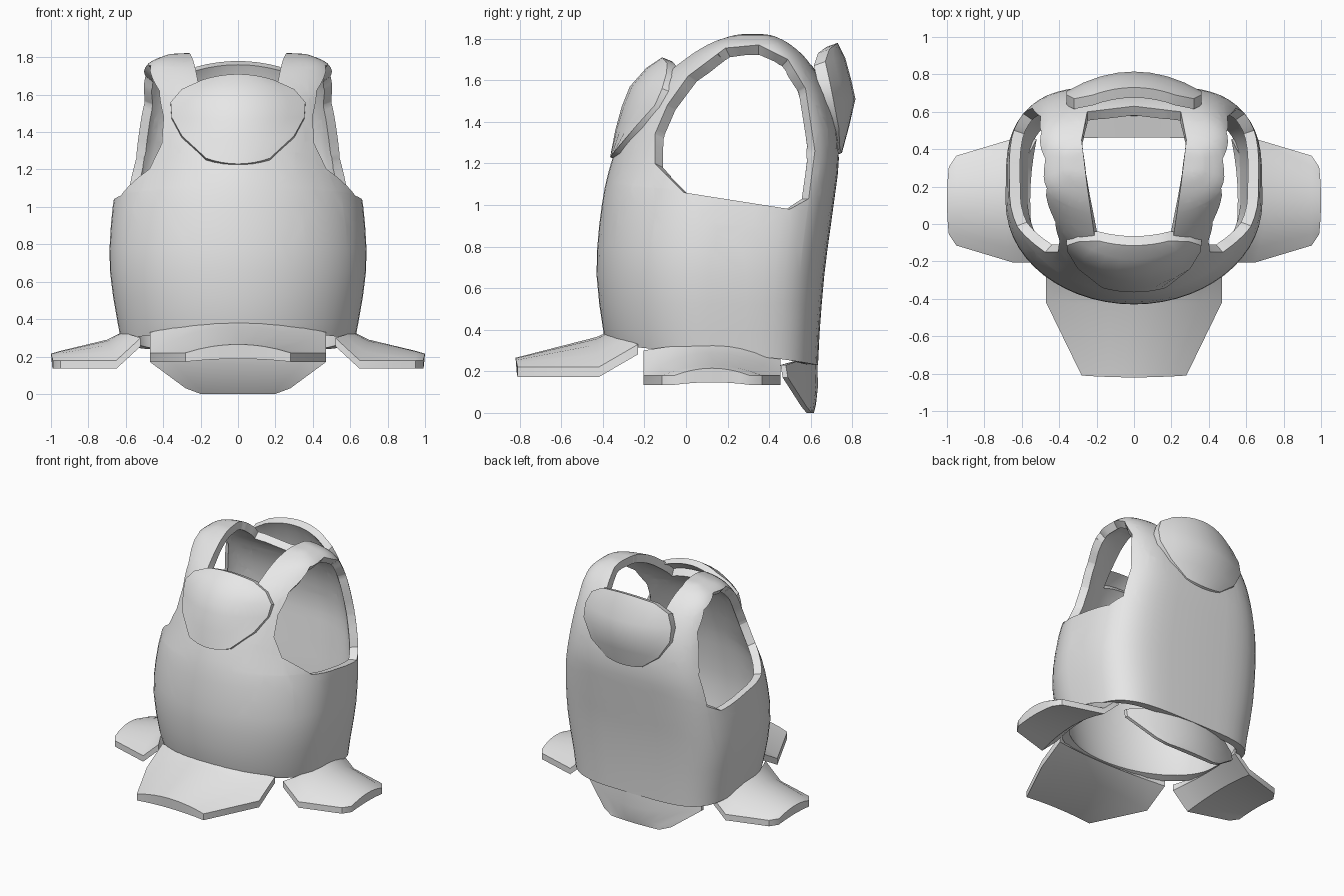
import bpy, bmesh
from math import sin, cos, pi, radians
from mathutils import Matrix, Vector

cube = bpy.data.objects.get("Cube")
if cube:
    bpy.data.objects.remove(cube, do_unlink=True)

grey = bpy.data.materials.new("plain_grey")
grey.use_nodes = True
grey.diffuse_color = (0.8, 0.8, 0.8, 1)
grey.node_tree.nodes["Principled BSDF"].inputs["Base Color"].default_value = (0.8, 0.8, 0.8, 1)


def finish(name, bm, thickness=0):
    """Make the part, thicken it if it is an open sheet, and shade it."""
    mesh = bpy.data.meshes.new(name)
    bm.to_mesh(mesh)
    bm.free()
    mesh.materials.append(grey)
    obj = bpy.data.objects.new(name, mesh)
    bpy.context.collection.objects.link(obj)
    bpy.ops.object.select_all(action='DESELECT')
    obj.select_set(True)
    bpy.context.view_layer.objects.active = obj
    if thickness:
        solid = obj.modifiers.new("thickness", 'SOLIDIFY')
        solid.thickness = thickness
        solid.offset = -1
        bpy.ops.object.modifier_apply(modifier=solid.name)
    bpy.ops.object.shade_smooth_by_angle(angle=radians(35))


def cut_hole(bm, outline, axes, near):
    """Cut a convex outline, seen along one axis, out of the nearby faces."""
    a, b = axes
    sides = []
    for p, q in zip(outline, outline[1:] + outline[:1]):
        co, no = Vector(), Vector()
        co[a], co[b] = p
        no[a], no[b] = q[1] - p[1], p[0] - q[0]
        sides.append((co, no.normalized()))
    for co, no in sides:
        faces = [f for f in bm.faces if near(f.calc_center_median())]
        edges = {e for f in faces for e in f.edges}
        verts = {v for f in faces for v in f.verts}
        bmesh.ops.bisect_plane(bm, geom=faces + list(edges) + list(verts),
                               plane_co=co, plane_no=no, dist=0.0005)
    inside = []
    for f in bm.faces:
        c = f.calc_center_median()
        if near(c) and all((c - co).dot(no) < 0 for co, no in sides):
            inside.append(f)
    bmesh.ops.delete(bm, geom=inside, context='FACES')


def smooth_rows(rows, steps):
    """Fill in rows between the given ones along a smooth spline."""
    out = []
    for i in range(len(rows) - 1):
        near4 = [rows[max(0, min(len(rows) - 1, i + j))] for j in (-1, 0, 1, 2)]
        for s in range(steps):
            t = s / steps
            out.append([b + (c - a) * t / 2 + (a - 2.5 * b + 2 * c - d / 2) * t ** 2
                        + (1.5 * (b - c) + (d - a) / 2) * t ** 3
                        for a, b, c, d in zip(*near4)])
    return out + [rows[-1]]


# Torso shell: height, half width, front y, back y, front roundness
RINGS = [
    (0.28, 0.625, -0.38, 0.635, 1),
    (0.66, 0.685, -0.43, 0.665, 1),
    (1.00, 0.67, -0.405, 0.71, 1.03),
    (1.22, 0.625, -0.355, 0.735, 1.1),
    (1.42, 0.585, -0.28, 0.715, 1.13),
    (1.58, 0.56, -0.185, 0.66, 1.13),
    (1.70, 0.53, -0.03, 0.585, 0.95),
    (1.77, 0.475, 0.09, 0.51, 0.75),
    (1.805, 0.40, 0.18, 0.45, 0.65),
    (1.82, 0.33, 0.24, 0.40, 0.65),
    (1.825, 0.10, 0.28, 0.34, 0.65),
]
COLS = 56
bm = bmesh.new()
loops = []
for i, (z, rx, front, back, round_front) in enumerate(smooth_rows(RINGS, 3)):
    mid = front + (back - front) * 0.49
    loop = []
    for k in range(COLS):
        t = 2 * pi * k / COLS
        c, s = cos(t), sin(t)
        # rounder in front, squarer behind
        power = round_front if s < 0 else 0.5
        x = rx * abs(c) ** power * (1 if c > 0 else -1)
        reach = back - mid if s > 0 else front - mid
        hem = -0.05 * s if i == 0 else 0
        loop.append(bm.verts.new((x, mid + reach * abs(s) ** power, z + hem)))
    loops.append(loop)
for low, high in zip(loops, loops[1:]):
    for k in range(COLS):
        n = (k + 1) % COLS
        bm.faces.new((low[k], low[n], high[n], high[k]))
bm.faces.new(loops[-1])

# Neck opening, then both arm openings
neck = [(-0.2, -0.14), (0.2, -0.14), (0.25, 0.2), (0.28, 0.45), (0.25, 0.6),
        (0, 0.63), (-0.25, 0.6), (-0.28, 0.45), (-0.25, 0.2)]
cut_hole(bm, neck, (0, 1), lambda c: c.z > 1.3)
arm = [(-0.15, 1.2), (-0.01, 1.06), (0.5, 0.98), (0.59, 1.03), (0.62, 1.26),
       (0.575, 1.56), (0.49, 1.70), (0.35, 1.77), (0.19, 1.755), (0.01, 1.62),
       (-0.09, 1.48), (-0.15, 1.34)]
cut_hole(bm, arm, (1, 2), lambda c: c.z > 0.8 and abs(c.x) > 0.2)
finish("torso_shell", bm, 0.058)


def curved_panel(name, rows, inset, arch=1, turn=0, shift=0, cols=8):
    """Rows run from root to tip: half width, centre (out, z), edge (out, z).
    The underside is moved by inset (out, z) and keeps a share of the arch."""
    bm = bmesh.new()

    def sheet(keep, move):
        grid = []
        for w, (co, cz), (eo, ez) in rows:
            line = []
            for k in range(cols + 1):
                t = 2 * k / cols - 1
                f = (1 - t * t) * keep
                line.append(bm.verts.new((w * t, -(eo + (co - eo) * f + move[0]),
                                          ez + (cz - ez) * f + move[1])))
            grid.append(line)
        for up, down in zip(grid, grid[1:]):
            for k in range(cols):
                bm.faces.new((down[k], down[k + 1], up[k + 1], up[k]))
        right = [line[-1] for line in grid[1:-1]]
        left = [line[0] for line in grid[-2:0:-1]]
        return grid[0] + right + grid[-1][::-1] + left

    outer, under = sheet(1, (0, 0)), sheet(arch, inset)
    for i in range(len(outer)):
        bm.faces.new((outer[i - 1], outer[i], under[i], under[i - 1]))
    bmesh.ops.recalc_face_normals(bm, faces=bm.faces)
    bm.transform(Matrix.Translation((0, shift, 0)) @ Matrix.Rotation(radians(turn), 4, 'Z'))
    finish(name, bm)


# Chest and back plates
curved_panel("chest_plate", [
    (0.19, (0.115, 1.71), (0.09, 1.68)),
    (0.30, (0.19, 1.66), (0.095, 1.63)),
    (0.36, (0.27, 1.57), (0.115, 1.56)),
    (0.355, (0.31, 1.47), (0.15, 1.48)),
    (0.30, (0.34, 1.36), (0.24, 1.38)),
    (0.17, (0.365, 1.23), (0.342, 1.26))], (-0.05, -0.02))
curved_panel("back_plate", [
    (0.22, (0.73, 1.78), (0.69, 1.75)),
    (0.32, (0.765, 1.71), (0.67, 1.69)),
    (0.36, (0.795, 1.60), (0.69, 1.60)),
    (0.36, (0.815, 1.51), (0.71, 1.50)),
    (0.28, (0.785, 1.38), (0.735, 1.37)),
    (0.15, (0.75, 1.25), (0.74, 1.27))], (-0.055, -0.02), turn=180)

# Hem flaps, arched on top and flatter beneath
curved_panel("front_flap", [
    (0.47, (0.385, 0.385), (0.23, 0.33)),
    (0.47, (0.43, 0.365), (0.42, 0.22)),
    (0.28, (0.82, 0.265), (0.81, 0.22))], (0, -0.048), 0.35)
for name, turn in (("left_flap", 90), ("right_flap", -90)):
    curved_panel(name, [
        (0.33, (0.62, 0.33), (0.52, 0.30)),
        (0.33, (0.70, 0.29), (0.65, 0.18)),
        (0.24, (0.95, 0.23), (0.95, 0.18)),
        (0.18, (1.0, 0.215), (0.99, 0.18))], (0, -0.045), 0.35, turn, 0.125)
curved_panel("back_flap", [
    (0.47, (0.63, 0.28), (0.48, 0.23)),
    (0.47, (0.635, 0.13), (0.49, 0.17)),
    (0.28, (0.625, 0.04), (0.58, 0.03)),
    (0.20, (0.615, 0.0), (0.605, 0.0))], (-0.025, 0), 0.05, 180)
